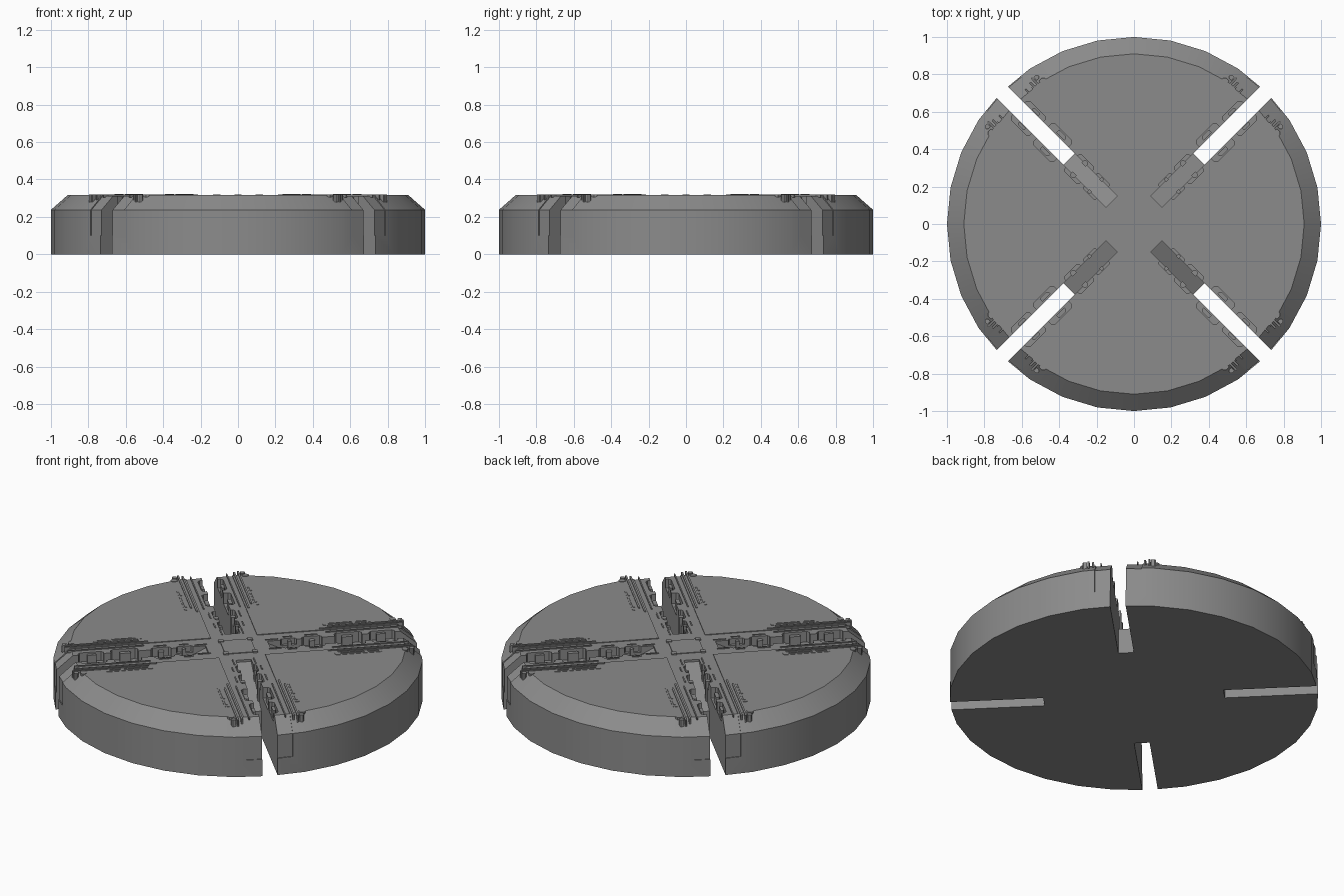
import bpy, bmesh, math
from mathutils import Matrix

if "Cube" in bpy.data.objects:
    bpy.data.objects.remove(bpy.data.objects["Cube"])

grey = bpy.data.materials.new("mid grey")
grey.diffuse_color = (0.26, 0.26, 0.26, 1)
grey.use_nodes = True
grey.node_tree.nodes["Principled BSDF"].inputs["Base Color"].default_value = grey.diffuse_color


def finish(name, bm):
    bmesh.ops.recalc_face_normals(bm, faces=bm.faces)
    me = bpy.data.meshes.new(name)
    bm.to_mesh(me)
    bm.free()
    ob = bpy.data.objects.new(name, me)
    bpy.context.collection.objects.link(ob)
    me.materials.append(grey)
    return ob


def disc(name, r, top_r, shoulder, top):
    bm = bmesh.new()
    rings = []
    for rad, z in ((r, 0), (r, shoulder), (top_r, top)):
        rings.append([bm.verts.new((rad * math.cos(i * math.pi / 16),
                                    rad * math.sin(i * math.pi / 16), z)) for i in range(32)])
    for a, b in zip(rings, rings[1:]):
        for i in range(32):
            j = (i + 1) % 32
            bm.faces.new((a[i], a[j], b[j], b[i]))
    bm.faces.new(rings[0][::-1])
    bm.faces.new(rings[-1])
    return finish(name, bm)


def prism(bm, lower, upper):
    a = [bm.verts.new(p) for p in lower]
    b = [bm.verts.new(p) for p in upper]
    n = len(a)
    bm.faces.new(a[::-1])
    bm.faces.new(b)
    for i in range(n):
        j = (i + 1) % n
        bm.faces.new((a[i], a[j], b[j], b[i]))
    return a + b


def spin4(bm, verts):
    # turn a part built along +x onto all four diagonals
    geom = verts + list({f for v in verts for f in v.link_faces}) \
        + list({e for v in verts for e in v.link_edges})
    for k in range(4):
        rot = Matrix.Rotation(math.radians(45 + 90 * k), 3, 'Z')
        new = bmesh.ops.duplicate(bm, geom=geom)["geom"]
        bmesh.ops.rotate(bm, verts=[v for v in new if isinstance(v, bmesh.types.BMVert)],
                         cent=(0, 0, 0), matrix=rot)
    bmesh.ops.delete(bm, geom=verts, context='VERTS')


def blocks(name, items):
    # each item: along-arm range, sideways range, height range; both sides of each arm
    bm = bmesh.new()
    for d0, d1, w0, w1, z0, z1 in items:
        for s in (1, -1):
            c = min(0.012, (w1 - w0) * 0.3)
            pts = [(d0, w0), (d1, w0), (d1, w1 - c), (d1 - c, w1), (d0 + c, w1), (d0, w1 - c)]
            vs = prism(bm, [(d, s * w, z0) for d, w in pts], [(d, s * w, z1) for d, w in pts])
            spin4(bm, vs)
    return finish(name, bm)


def boolean(ob, cutter, op):
    cutter.hide_render = True
    m = ob.modifiers.new("cut", 'BOOLEAN')
    m.object, m.operation, m.solver = cutter, op, 'EXACT'
    bpy.context.view_layer.objects.active = ob
    bpy.ops.object.modifier_apply(modifier=m.name)


def cross(name, h, z0, z1):
    pts = []
    for k in range(4):
        a = math.radians(45 + 90 * k)
        for d, w in ((1.3, -h), (1.3, h), (h, h)):
            pts.append((d * math.cos(a) - w * math.sin(a), d * math.sin(a) + w * math.cos(a)))
    bm = bmesh.new()
    prism(bm, [(x, y, z0) for x, y in pts], [(x, y, z1) for x, y in pts])
    return finish(name, bm)


# cutters: diagonal cross, slots with ramps, pockets beside the slots
cross_cutter = cross("cross_cutter", 0.127, 0.10, 0.5)
bm = bmesh.new()
prof = [(0.17, 0.34), (0.17, 0.30), (0.49, 0.15), (0.49, -0.1), (1.2, -0.1), (1.2, 0.34)]
spin4(bm, prism(bm, [(d, -0.042, z) for d, z in prof], [(d, 0.042, z) for d, z in prof]))
slot_cutter = finish("slot_cutter", bm)
pocket_cutter = blocks("pocket_cutter", [
    (0.24, 0.33, 0.03, 0.058, 0.28, 0.4), (0.36, 0.47, 0.03, 0.064, 0.26, 0.4),
    (0.54, 0.69, 0.03, 0.08, 0.25, 0.4), (0.73, 0.87, 0.03, 0.07, 0.26, 0.4)])

# main disc and the slightly recessed diagonal channel inside it
body = disc("disc_body", 1.0, 0.91, 0.238, 0.317)
channel = disc("channel_inlay", 0.995, 0.905, 0.236, 0.313)
boolean(body, cross_cutter, 'DIFFERENCE')
boolean(channel, cross_cutter, 'INTERSECT')
boolean(body, slot_cutter, 'DIFFERENCE')
boolean(channel, slot_cutter, 'DIFFERENCE')
boolean(channel, pocket_cutter, 'DIFFERENCE')
for c in (cross_cutter, slot_cutter, pocket_cutter):
    bpy.data.objects.remove(c)

# long bars along the channel edges
blocks("edge_bars", [
    (0.47, 0.93, 0.137, 0.147, 0.29, 0.321), (0.52, 0.94, 0.160, 0.170, 0.28, 0.321),
    (0.50, 0.76, 0.180, 0.206, 0.31, 0.319), (0.53, 0.66, 0.187, 0.198, 0.31, 0.322),
    (0.68, 0.74, 0.187, 0.198, 0.31, 0.322)])
# short blocks at the outer ends
blocks("end_blocks", [(0.87, 0.90, 0.180, 0.215, 0.28, 0.320),
                      (0.91, 0.935, 0.175, 0.20, 0.27, 0.319)])
# fittings in the channel
blocks("channel_fittings", [
    (0.50, 0.92, 0.096, 0.103, 0.305, 0.319), (0.58, 0.64, 0.052, 0.074, 0.24, 0.30),
    (0.77, 0.82, 0.047, 0.064, 0.25, 0.305), (0.16, 0.23, 0.055, 0.062, 0.305, 0.317),
    (0.26, 0.31, 0.075, 0.082, 0.305, 0.317), (0.38, 0.45, 0.080, 0.087, 0.305, 0.317),
    (0.28, 0.30, 0.036, 0.056, 0.24, 0.305), (0.40, 0.43, 0.034, 0.060, 0.18, 0.30)])

# centre plate with four corner tabs
bm = bmesh.new()
for cx, cy, h, top in ((0, 0, 0.085, 0.317), (0.08, 0.08, 0.014, 0.321), (-0.08, 0.08, 0.014, 0.321),
                       (0.08, -0.08, 0.014, 0.321), (-0.08, -0.08, 0.014, 0.321)):
    sq = [(cx - h, cy - h), (cx + h, cy - h), (cx + h, cy + h), (cx - h, cy + h)]
    prism(bm, [(x, y, 0.305) for x, y in sq], [(x, y, top) for x, y in sq])
bmesh.ops.rotate(bm, verts=bm.verts, cent=(0, 0, 0), matrix=Matrix.Rotation(math.pi / 4, 3, 'Z'))
finish("centre_plate", bm)

# smooth rim, sharp edges
for ob in bpy.context.scene.objects:
    ob.select_set(ob in (body, channel))
bpy.context.view_layer.objects.active = body
bpy.ops.object.shade_smooth_by_angle()
